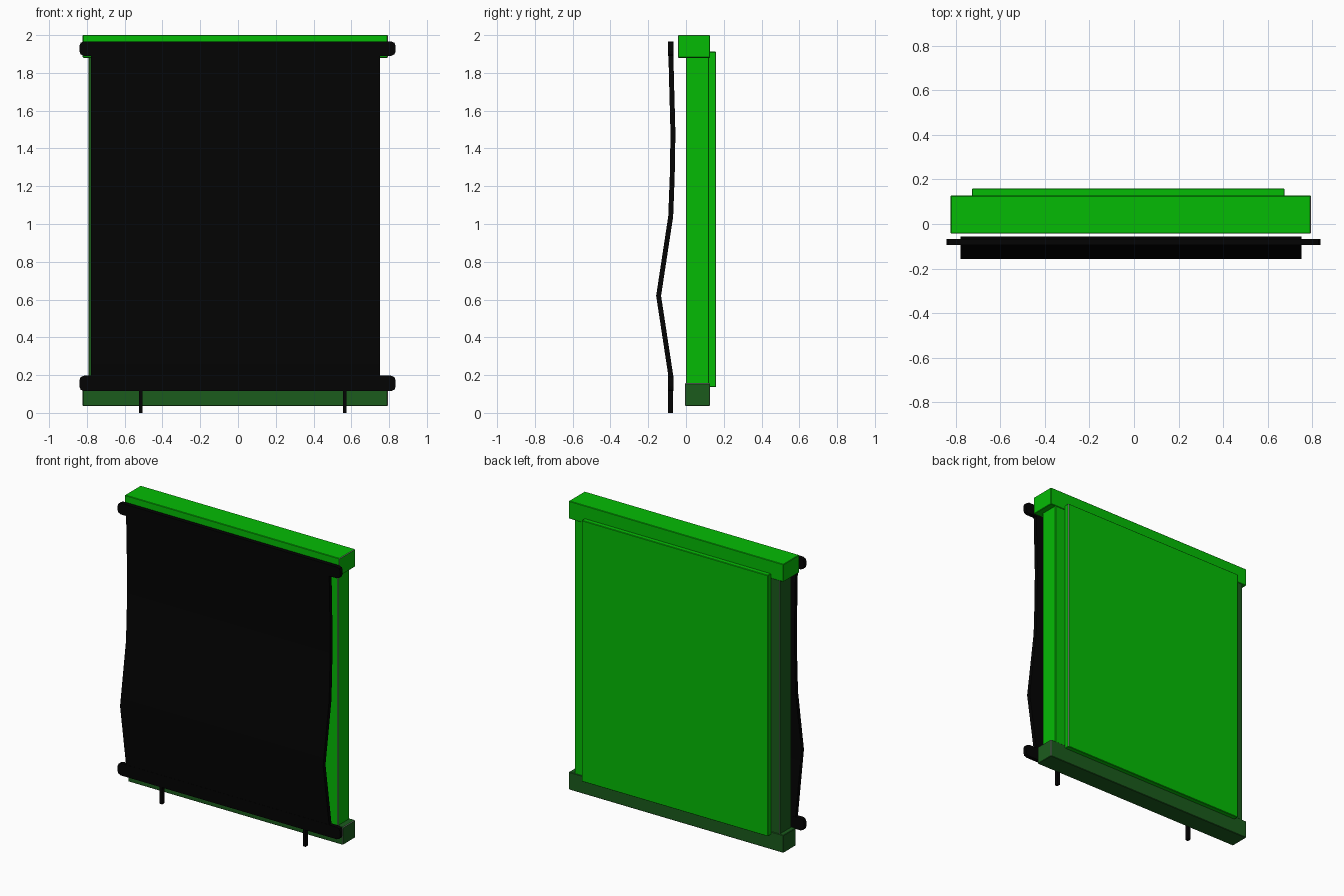
import bpy
import bmesh
from mathutils import Vector

default = bpy.data.objects.get("Cube")
if default:
    bpy.data.objects.remove(default, do_unlink=True)


def make_material(name, rgb):
    mat = bpy.data.materials.new(name)
    mat.use_nodes = True
    mat.diffuse_color = (*rgb, 1)
    mat.node_tree.nodes["Principled BSDF"].inputs["Base Color"].default_value = (*rgb, 1)
    return mat


green = make_material("bright green", (0.0015, 0.5, 0.0015))
dark_green = make_material("dark green", (0.011, 0.105, 0.012))
black = make_material("black", (0.001, 0.001, 0.001))
grey = make_material("edge grey", (0.35, 0.38, 0.35))


def finish(name, bm, *mats):
    mesh = bpy.data.meshes.new(name)
    bm.to_mesh(mesh)
    bm.free()
    for mat in mats:
        mesh.materials.append(mat)
    obj = bpy.data.objects.new(name, mesh)
    bpy.context.collection.objects.link(obj)
    return obj


def block(xs, ys, zs):
    """Box mesh from its x, y and z ranges."""
    bm = bmesh.new()
    bmesh.ops.create_cube(bm, size=1)
    for v in bm.verts:
        for i, (low, high) in enumerate((xs, ys, zs)):
            v.co[i] = high if v.co[i] > 0 else low
    return bm


def frame_part(name, xs, ys, zs, mat, worn):
    """Chamfered bar; chamfers facing the worn directions are grey."""
    bm = block(xs, ys, zs)
    bmesh.ops.bevel(bm, geom=bm.edges[:], offset=0.003, segments=1, affect='EDGES')
    bm.normal_update()
    for face in bm.faces:
        if any(face.normal.dot(Vector(d).normalized()) > 0.95 for d in worn):
            face.material_index = 1
    return finish(name, bm, mat, grey)


def slat(name, zs):
    """Flat bar with rounded ends."""
    bm = block((-0.84, 0.835), (SHEET_Y - 0.014, SHEET_Y + 0.014), zs)
    corners = [e for e in bm.edges
               if abs(e.verts[0].co.y - e.verts[1].co.y) > 0.02]
    bmesh.ops.bevel(bm, geom=corners, offset=0.025, segments=2,
                    profile=0.5, affect='EDGES')
    return finish(name, bm, black)


SHEET_Y = -0.081
FRONT, BACK, TOP = (1, -1, 0), (1, 1, 0), (1, 0, 1)

# Frame
frame_part("top_beam", (-0.822, 0.793), (-0.043, 0.127), (1.88, 2.0), green, (FRONT, TOP))
frame_part("bottom_beam", (-0.822, 0.793), (-0.005, 0.127), (0.037, 0.157),
           dark_green, (FRONT, BACK, TOP))
frame_part("left_post", (0.645, 0.753), (0, 0.123), (0.15, 1.89), green, (FRONT,))
frame_part("right_post", (-0.792, -0.69), (0, 0.123), (0.15, 1.89),
           dark_green, ((-1, 1, 0),))
frame_part("back_panel", (-0.727, 0.675), (0.12, 0.159), (0.136, 1.912), green, (BACK,))

# Hanging sheet, bulging forward near the bottom
bm = bmesh.new()
path = [(-0.081, 0.155), (-0.081, 0.2), (-0.145, 0.62), (-0.081, 1.04),
        (-0.073, 1.25), (-0.069, 1.48), (-0.075, 1.7), (-0.081, 1.93)]
rows = [[bm.verts.new((x, y, z)) for x in (-0.777, 0.751)] for y, z in path]
for lower, upper in zip(rows, rows[1:]):
    bm.faces.new((lower[0], lower[1], upper[1], upper[0]))
sheet = finish("sheet", bm, black)
for polygon in sheet.data.polygons:
    polygon.use_smooth = True
thick = sheet.modifiers.new("thickness", 'SOLIDIFY')
thick.thickness = 0.026
thick.offset = 0
sharp = sheet.modifiers.new("sharp rims", 'EDGE_SPLIT')
sharp.split_angle = 0.8

# Slats and feet
slat("top_slat", (1.89, 1.967))
slat("bottom_slat", (0.115, 0.197))
for side, x in (("right", -0.515), ("left", 0.565)):
    finish(side + "_foot", block((x - 0.01, x + 0.01),
           (SHEET_Y - 0.013, SHEET_Y + 0.013), (0, 0.15)), black)
